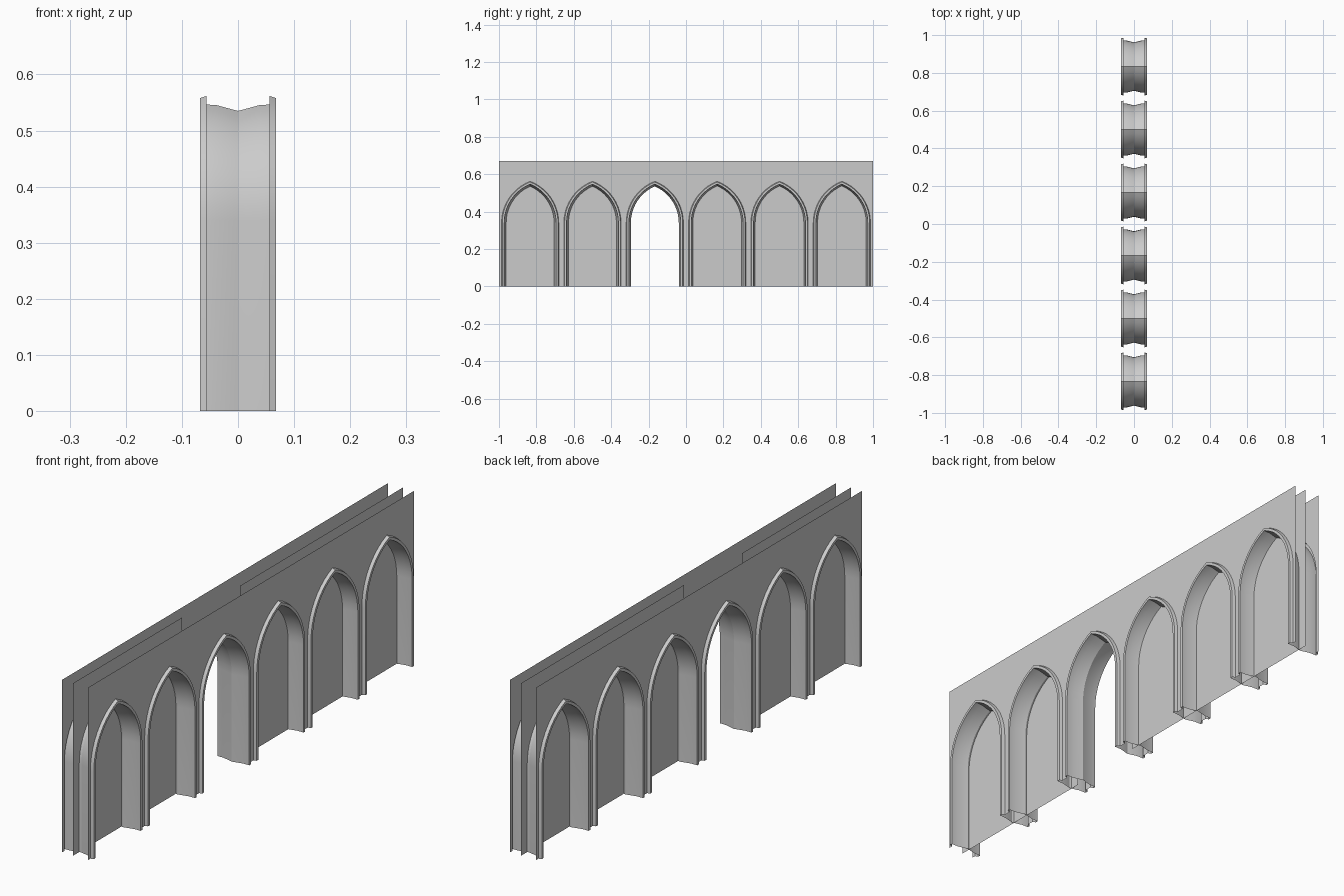
import bpy, bmesh, math

if "Cube" in bpy.data.objects:
    bpy.data.objects.remove(bpy.data.objects["Cube"], do_unlink=True)

BAYS, OPEN_BAY = 6, 2          # bay count, and the one that is a passage
BAY = 2 / BAYS
TOP, WALL_X, SPRING = 0.67, 0.056, 0.34
CORE_X = 0.008                 # the two core walls sit either side of centre
RADIUS, CENTRE = 0.2125, -0.0845   # pointed arch: arc radius and centre offset
STEPS = 10

stone = bpy.data.materials.new("grey stone")
stone.use_nodes = True
GREY = (0.6, 0.6, 0.6, 1)
stone.diffuse_color = GREY
bsdf = stone.node_tree.nodes["Principled BSDF"]
bsdf.inputs["Base Color"].default_value = GREY
bsdf.inputs["Roughness"].default_value = 0.8


def bay_centre(i):
    return -1 + BAY * (i + 0.5)


def arch(offset):
    """Pointed arch outline (y, z) from left foot to right foot."""
    r = RADIUS + offset
    end = math.acos(-CENTRE / r)
    half = [(CENTRE + r, 0)]
    for k in range(STEPS + 1):
        a = end * k / STEPS
        half.append((CENTRE + r * math.cos(a), SPRING + r * math.sin(a)))
    return [(-y, z) for y, z in half[:-1]] + half[::-1]


def finish(name, bm, smooth=False):
    mesh = bpy.data.meshes.new(name)
    bm.to_mesh(mesh)
    bm.free()
    mesh.materials.append(stone)
    obj = bpy.data.objects.new(name, mesh)
    bpy.context.collection.objects.link(obj)
    if smooth:
        bpy.ops.object.select_all(action="DESELECT")
        obj.select_set(True)
        bpy.context.view_layer.objects.active = obj
        bpy.ops.object.shade_smooth_by_angle(angle=math.radians(25))


def sheet(name, lower_edge, x, flip=False):
    """Flat wall at x, filled upward from its lower edge to the top."""
    bm = bmesh.new()
    for (y0, z0), (y1, z1) in zip(lower_edge, lower_edge[1:]):
        if y1 - y0 > 1e-5:
            corners = [(y0, z0), (y1, z1), (y1, TOP), (y0, TOP)]
            bm.faces.new([bm.verts.new((x, y, z)) for y, z in corners])
    bmesh.ops.remove_doubles(bm, verts=bm.verts[:], dist=1e-5)
    if flip:
        bmesh.ops.reverse_faces(bm, faces=bm.faces[:])
    finish(name, bm)


# Outer walls, notched by the arch openings
TRIM = 0.025
lower_edge = [(-1, 0)]
for i in range(BAYS):
    lower_edge += [(bay_centre(i) + y, z) for y, z in arch(TRIM)]
lower_edge.append((1, 0))
sheet("left_wall", lower_edge, WALL_X)
sheet("right_wall", lower_edge, -WALL_X, flip=True)

# Core walls that back the niches, left out at the passage
gap = bay_centre(OPEN_BAY) - BAY / 2
sheet("front_core_wall", [(-1, 0), (gap, 0)], -CORE_X, flip=True)
sheet("back_core_wall", [(gap + BAY, 0), (1, 0)], CORE_X)

# Arch lining: raised moulding, jamb and bevel, as (x, outward offset)
half = [(WALL_X, TRIM), (0.068, 0.021), (0.068, 0.0105), (0.04, 0.01)]
section = half + [(0, 0)] + [(-x, o) for x, o in half[::-1]]
for i in range(BAYS):
    bm = bmesh.new()
    rows = [[bm.verts.new((x, bay_centre(i) + y, z)) for y, z in arch(o)]
            for x, o in section]
    for a, b in zip(rows, rows[1:]):
        for k in range(len(a) - 1):
            bm.faces.new((a[k], b[k], b[k + 1], a[k + 1]))
    finish("passage_arch" if i == OPEN_BAY else f"niche_arch_{i + 1}", bm, True)
